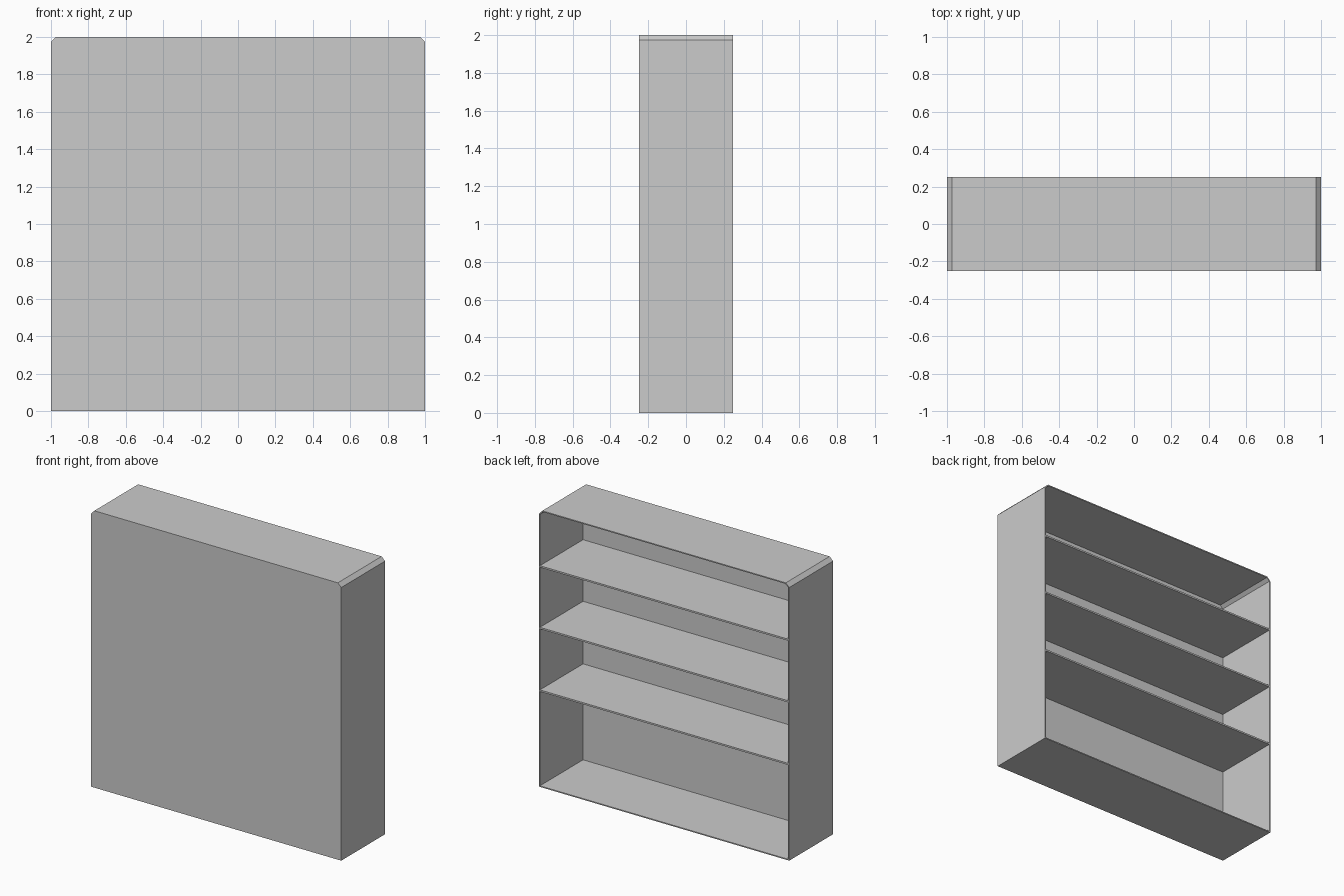
import bpy, bmesh

if "Cube" in bpy.data.objects:
    bpy.data.objects.remove(bpy.data.objects["Cube"])

W, D, H = 1.0, 0.25, 2.0   # half width, half depth, height
T = 0.008                  # panel thickness
C = 0.027                  # top corner chamfer


def profile(inset):
    """Case outline in x/z with two chamfered top corners."""
    w, lo, hi, c = W - inset, inset, H - inset, C - inset * 0.586
    return [(-w, lo), (w, lo), (w, hi - c), (w - c, hi), (-w + c, hi), (-w, hi - c)]


def finish(name, bm):
    bmesh.ops.recalc_face_normals(bm, faces=bm.faces)
    mesh = bpy.data.meshes.new(name)
    bm.to_mesh(mesh)
    bm.free()
    obj = bpy.data.objects.new(name, mesh)
    bpy.context.collection.objects.link(obj)
    return obj


def extrude_y(bm, faces, depth):
    res = bmesh.ops.extrude_face_region(bm, geom=faces)
    verts = [v for v in res["geom"] if isinstance(v, bmesh.types.BMVert)]
    bmesh.ops.translate(bm, verts=verts, vec=(0, depth, 0))


# Outer frame: sides, floor and chamfered top as one ring
bm = bmesh.new()
outer = [bm.verts.new((x, -D, z)) for x, z in profile(0)]
inner = [bm.verts.new((x, -D, z)) for x, z in profile(T)]
n = len(outer)
ring = [bm.faces.new((outer[i], outer[(i + 1) % n], inner[(i + 1) % n], inner[i]))
        for i in range(n)]
extrude_y(bm, ring, 2 * D)
finish("case_frame", bm)

# Closed panel on the -y side
bm = bmesh.new()
panel = bm.faces.new([bm.verts.new((x, -D, z)) for x, z in profile(0)])
extrude_y(bm, [panel], T)
finish("case_panel", bm)

# Three full-width shelves, flush with the open side
for i, z in enumerate((0.695, 1.147, 1.592)):
    bm = bmesh.new()
    bmesh.ops.create_cube(bm, size=1)
    bmesh.ops.scale(bm, verts=bm.verts, vec=(2 * (W - T), 2 * D - T, 0.012))
    shelf = finish(f"shelf_{i + 1}", bm)
    shelf.location = (0, T / 2, z)
